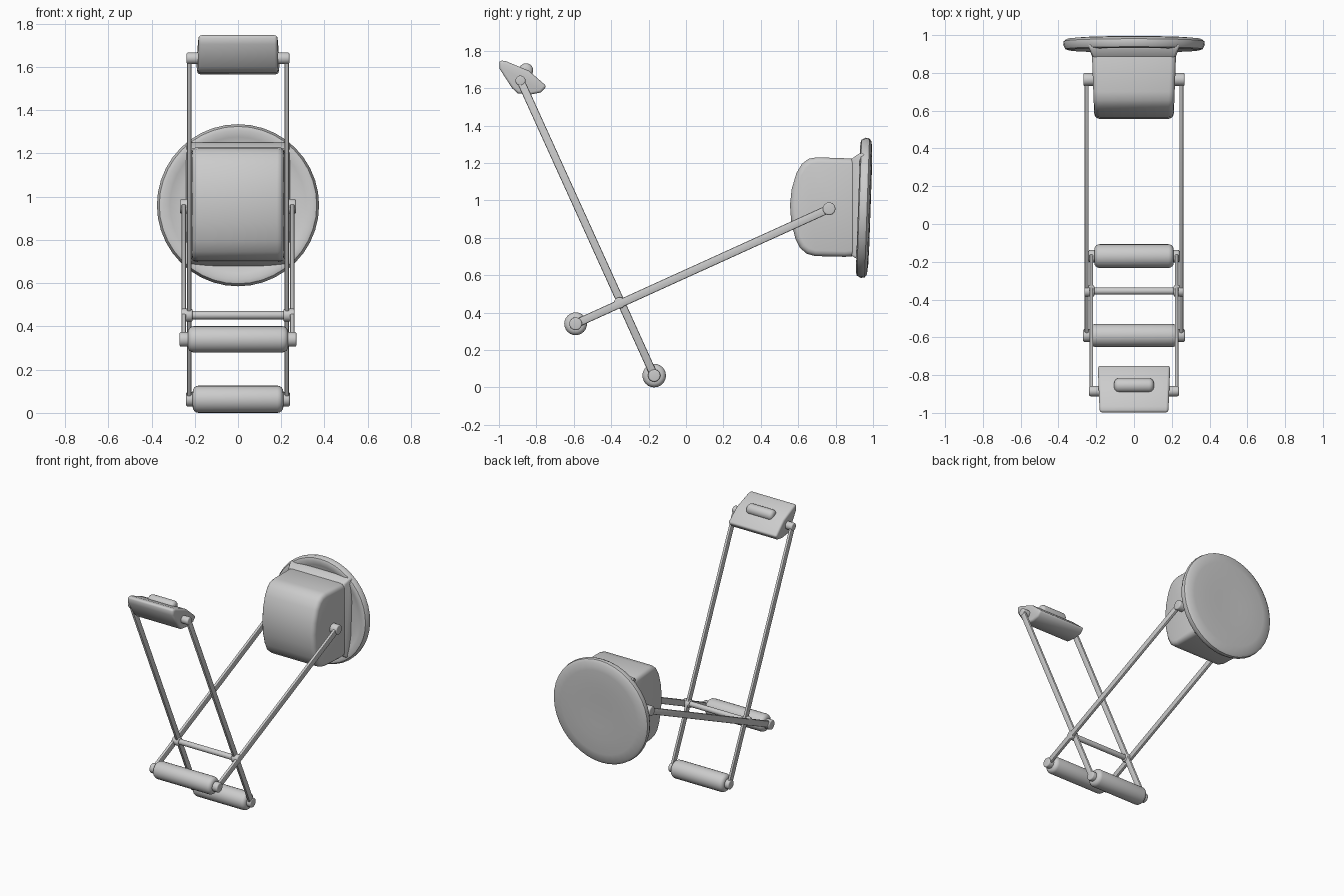
import bpy, bmesh, math
from mathutils import Vector, Matrix

if "Cube" in bpy.data.objects:
    bpy.data.objects.remove(bpy.data.objects["Cube"])


def finish(name, bm, angle=40):
    bmesh.ops.recalc_face_normals(bm, faces=bm.faces)
    me = bpy.data.meshes.new(name)
    bm.to_mesh(me)
    bm.free()
    ob = bpy.data.objects.new(name, me)
    bpy.context.collection.objects.link(ob)
    bpy.ops.object.select_all(action='DESELECT')
    ob.select_set(True)
    bpy.context.view_layer.objects.active = ob
    bpy.ops.object.shade_smooth_by_angle(angle=math.radians(angle))
    return ob


def bevel(bm, edges, width, segments=3):
    bmesh.ops.bevel(bm, geom=edges, offset=width, segments=segments,
                    profile=0.5, affect='EDGES', clamp_overlap=True)


def lathe(name, profile, matrix, steps=32):
    """Spin (radius, height) points about z, then place."""
    bm = bmesh.new()
    vs = [bm.verts.new((r, 0, h)) for r, h in profile]
    es = [bm.edges.new(p) for p in zip(vs, vs[1:])]
    bmesh.ops.spin(bm, geom=vs + es, cent=(0, 0, 0), axis=(0, 0, 1),
                   angle=math.tau, steps=steps, use_duplicate=False)
    bmesh.ops.remove_doubles(bm, verts=bm.verts, dist=1e-4)
    bm.transform(matrix)
    return finish(name, bm)


def cross_cylinder(name, y, z, r, x0, x1, rnd):
    """Cylinder along x with rounded rims."""
    arc = [(r - rnd + rnd * math.sin(a), rnd - rnd * math.cos(a))
           for a in (i * math.pi / 8 for i in range(5))]
    prof = [(0, x0)] + [(p, x0 + h) for p, h in arc]
    prof += [(p, x1 - h) for p, h in reversed(arc)] + [(0, x1)]
    m = Matrix.Translation((0, y, z)) @ Matrix.Rotation(math.pi / 2, 4, 'Y')
    return lathe(name, prof, m, 24)


def extruded(name, pts, half, half_front, width, round_angle):
    """Side profile (y, z) extruded across x, tapered towards the front."""
    bm = bmesh.new()
    ys = [p[0] for p in pts]
    y0, y1 = min(ys), max(ys)

    def w(y):
        return half_front + (half - half_front) * (y - y0) / (y1 - y0)
    left = [bm.verts.new((-w(y), y, z)) for y, z in pts]
    right = [bm.verts.new((w(y), y, z)) for y, z in pts]
    bm.faces.new(left)
    bm.faces.new(right)
    n = len(pts)
    for i in range(n):
        j = (i + 1) % n
        bm.faces.new((left[i], left[j], right[j], right[i]))
    bmesh.ops.recalc_face_normals(bm, faces=bm.faces)
    bm.normal_update()
    bevel(bm, [e for e in bm.edges if e.calc_face_angle() > round_angle], width)
    return finish(name, bm)


def rod(name, x, a, b, wide, thick):
    """Flat bar in the y-z plane between points a and b."""
    a, b = Vector((x, *a)), Vector((x, *b))
    d = b - a
    bm = bmesh.new()
    bmesh.ops.create_cube(bm, size=1)
    bm.transform(Matrix.Diagonal((thick, d.length + wide, wide, 1)))
    bevel(bm, bm.edges[:], 0.007, 2)
    bm.transform(Matrix.Translation((a + b) / 2)
                 @ Matrix.Rotation(math.atan2(d.z, d.y), 4, 'X'))
    return finish(name, bm)


# Joint positions (y, z)
foot_a, top_a = (-0.17, 0.063), (-0.885, 1.64)
foot_b, top_b = (-0.59, 0.34), (0.765, 0.955)
cross = (-0.355, 0.452)

# Two pairs of crossed legs with end bosses
for side, s in (("left", -1), ("right", 1)):
    rod("inner_leg_" + side, s * 0.226, foot_a, top_a, 0.042, 0.02)
    rod("outer_leg_" + side, s * 0.251, foot_b, top_b, 0.044, 0.022)
    for name, p, r, x0, x1 in (
            ("inner_foot_boss", foot_a, 0.033, 0.195, 0.24),
            ("outer_foot_boss", foot_b, 0.034, 0.22, 0.27),
            ("headrest_pivot", top_a, 0.027, 0.17, 0.238),
            ("seat_pivot", top_b, 0.034, 0.2, 0.268),
            ("cross_boss", cross, 0.03, 0.21, 0.262)):
        lo, hi = sorted((s * x0, s * x1))
        cross_cylinder(name + "_" + side, *p, r, lo, hi, 0.008)

# Rollers and the crossing bar
cross_cylinder("lower_roller", *foot_a, 0.063, -0.21, 0.21, 0.028)
cross_cylinder("front_roller", *foot_b, 0.061, -0.232, 0.232, 0.028)
cross_cylinder("crossing_bar", *cross, 0.019, -0.23, 0.23, 0.006)

# Tilted panel on top of the inner legs, with its grip
extruded("top_panel",
         [(-0.998, 1.748), (-0.965, 1.745), (-0.84, 1.693), (-0.745, 1.61),
          (-0.775, 1.577), (-0.83, 1.566), (-0.90, 1.572), (-0.93, 1.60),
          (-0.998, 1.705)], 0.192, 0.182, 0.014, math.radians(40))
cross_cylinder("panel_grip", -0.855, 1.695, 0.038, -0.105, 0.105, 0.025)

# Rounded box body
extruded("body",
         [(0.935, 1.222), (0.70, 1.23), (0.655, 1.222), (0.62, 1.195),
          (0.59, 1.145), (0.565, 1.06), (0.556, 0.975), (0.563, 0.88),
          (0.585, 0.795), (0.61, 0.745), (0.645, 0.715), (0.69, 0.702),
          (0.85, 0.698), (0.935, 0.705)],
         0.224, 0.21, 0.03, math.radians(40))

# Flared collar where the body meets the disc
extruded("collar",
         [(0.885, 1.222), (0.925, 1.25), (0.955, 1.25), (0.955, 0.68),
          (0.925, 0.68), (0.885, 0.704)], 0.245, 0.222, 0.012, math.radians(60))

# Round disc with a rolled rim, leaning slightly
disc_profile = [(0, -0.012), (0.27, -0.012), (0.315, -0.022), (0.345, -0.034),
                (0.364, -0.028), (0.375, -0.006), (0.372, 0.014), (0.355, 0.026),
                (0.30, 0.031), (0.20, 0.033), (0.10, 0.032), (0, 0.03)]
lathe("disc", disc_profile,
      Matrix.Translation((0, 0.954, 0.96))
      @ Matrix.Rotation(math.radians(-90 - 2), 4, 'X'), 40)
